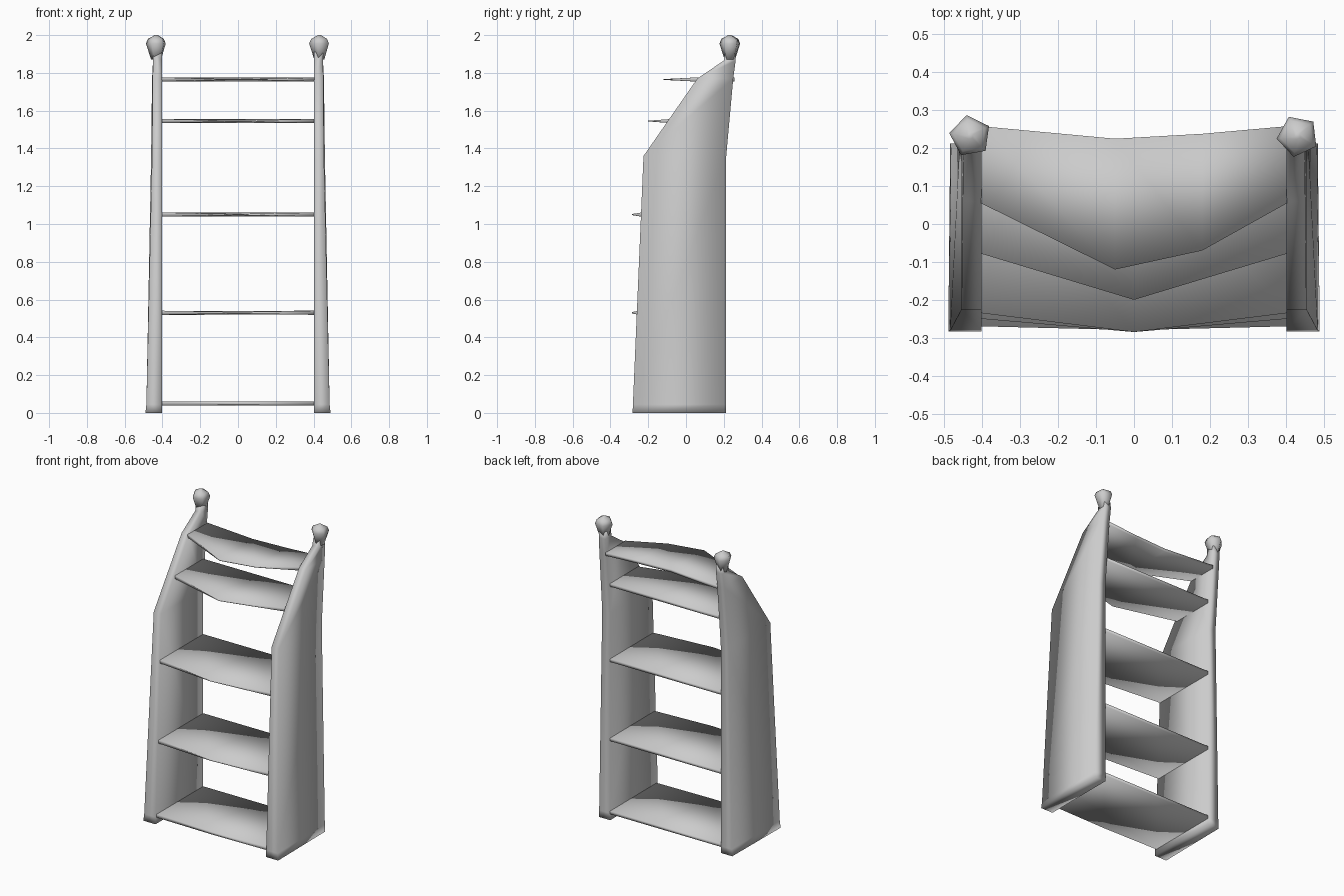
import bpy, bmesh, math

cube = bpy.data.objects.get("Cube")
if cube:
    bpy.data.objects.remove(cube)

grey = bpy.data.materials.new("plain_grey")
grey.use_nodes = True
grey.diffuse_color = (0.6, 0.6, 0.6, 1)
grey.node_tree.nodes["Principled BSDF"].inputs["Base Color"].default_value = (0.6, 0.6, 0.6, 1)


def loft(name, rings):
    """Skin a stack of equal-sized point rings and cap both ends."""
    bm = bmesh.new()
    loops = [[bm.verts.new(p) for p in ring] for ring in rings]
    n = len(rings[0])
    for a, b in zip(loops, loops[1:]):
        for i in range(n):
            j = (i + 1) % n
            bm.faces.new((a[i], a[j], b[j], b[i]))
    bm.faces.new(loops[0][::-1])
    bm.faces.new(loops[-1])
    bmesh.ops.remove_doubles(bm, verts=bm.verts, dist=0.0005)
    bmesh.ops.recalc_face_normals(bm, faces=bm.faces)
    for f in bm.faces:
        f.smooth = True
    mesh = bpy.data.meshes.new(name)
    bm.to_mesh(mesh)
    bm.free()
    mesh.materials.append(grey)
    obj = bpy.data.objects.new(name, mesh)
    bpy.context.collection.objects.link(obj)
    return obj


# Side panels: height, front y, back y, outer x at front, outer x at back
LEVELS = [
    (0.0, -0.283, 0.213, 0.49, 0.485),
    (0.045, -0.281, 0.213, 0.485, 0.482),
    (1.36, -0.225, 0.213, 0.455, 0.46),
    (1.77, 0.06, 0.25, 0.452, 0.455),
    (1.865, 0.2, 0.263, 0.45, 0.45),
    (1.91, 0.205, 0.26, 0.45, 0.45),
]
for side, label in ((1, "left"), (-1, "right")):
    loft(label + "_panel", [
        [(side * 0.402, f, z), (side * xf, f, z), (side * xb, b, z), (side * 0.402, b, z)]
        for z, f, b, xf, xb in LEVELS])

    # Faceted finial on top of each panel
    turn = math.radians(100 if side < 0 else 115)
    rings = []
    for z, r in ((1.87, 0.028), (1.955, 0.056), (1.98, 0.045), (2.0, 0.008)):
        rings.append([(side * 0.432 + r * math.cos(turn + k * math.tau / 5),
                       0.232 + r * math.sin(turn + k * math.tau / 5), z) for k in range(5)])
    loft(label + "_finial", rings)


# Shelves: each station is x, front y, back y, half thickness at the front edge
def shelf(name, z, stations):
    loft(name, [[(x, f, z - t), (x, b, z - 0.01), (x, b, z + 0.01), (x, f, z + t)]
                for x, f, b, t in stations])


def bowed(side_front, middle_front, t):
    return [(-0.404, side_front, 0.213, 0.011), (0, middle_front, 0.213, t),
            (0.404, side_front, 0.213, 0.011)]


shelf("bottom_shelf", 0.05, bowed(-0.27, -0.28, 0.009))
shelf("lower_shelf", 0.53, bowed(-0.25, -0.285, 0.004))
shelf("middle_shelf", 1.05, bowed(-0.235, -0.285, 0.003))
shelf("upper_shelf", 1.545, bowed(-0.078, -0.2, 0.002))
shelf("top_shelf", 1.765, [
    (-0.404, 0.055, 0.258, 0.011), (-0.05, -0.12, 0.225, 0.002),
    (0.18, -0.07, 0.238, 0.004), (0.404, 0.055, 0.258, 0.011)])
